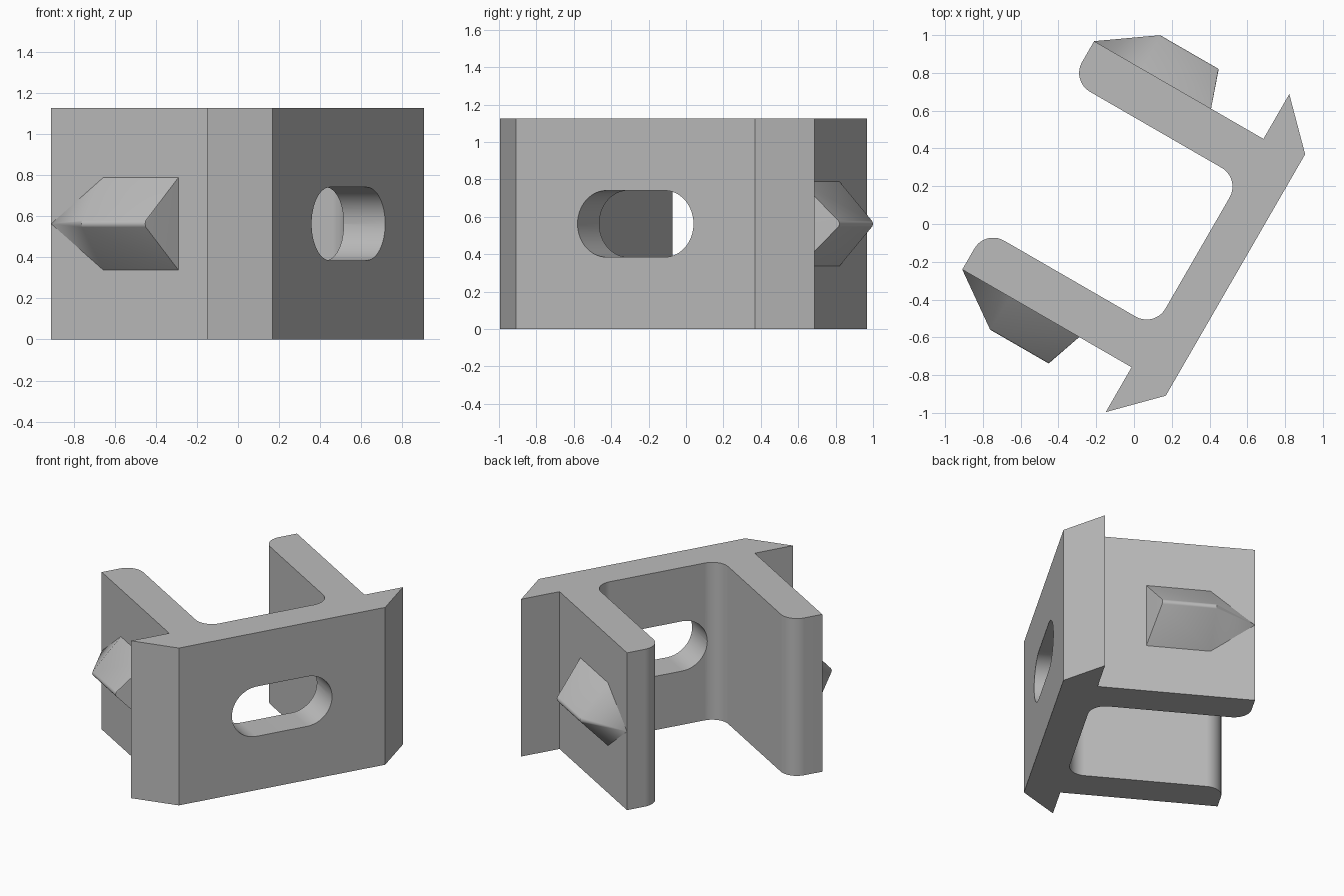
import bpy, bmesh
from math import sin, cos, radians
from mathutils import Vector

if "Cube" in bpy.data.objects:
    bpy.data.objects.remove(bpy.data.objects["Cube"], do_unlink=True)

HEIGHT, MID = 1.125, 0.5625
TURN, CENTRE = radians(60), (0.0175, 0.03, 0)

grey = bpy.data.materials.new("plain grey")
grey.use_nodes = True
grey.diffuse_color = (0.5, 0.5, 0.5, 1)
grey.node_tree.nodes["Principled BSDF"].inputs["Base Color"].default_value = grey.diffuse_color


def arc(x, y, r, start, end, steps=10):
    """Points on a circular arc, angles in degrees."""
    angles = [radians(start + (end - start) * i / steps) for i in range(steps + 1)]
    return [(x + r * cos(a), y + r * sin(a)) for a in angles]


def finish(name, bm):
    """Turn a bmesh into a placed grey object."""
    bmesh.ops.recalc_face_normals(bm, faces=bm.faces)
    mesh = bpy.data.meshes.new(name)
    bm.to_mesh(mesh)
    bm.free()
    mesh.materials.append(grey)
    obj = bpy.data.objects.new(name, mesh)
    bpy.context.collection.objects.link(obj)
    obj.rotation_euler.z = TURN
    obj.location = CENTRE
    return obj


def prism(name, points, direction):
    """Extrude a closed outline."""
    bm = bmesh.new()
    face = bm.faces.new([bm.verts.new(p) for p in points])
    new = bmesh.ops.extrude_face_region(bm, geom=[face])["geom"]
    verts = [g for g in new if isinstance(g, bmesh.types.BMVert)]
    bmesh.ops.translate(bm, verts=verts, vec=Vector(direction))
    return finish(name, bm)


def smooth(obj):
    bpy.ops.object.select_all(action='DESELECT')
    obj.select_set(True)
    bpy.context.view_layer.objects.active = obj
    bpy.ops.object.shade_smooth_by_angle(angle=radians(30))


# Channel bracket: half outline with flange lip, arm, rounded arm end and inner fillet
R = 0.115
BACK, INNER, END = -0.6, -0.368, 0.667
ARM_OUT, ARM_IN = 0.698, 0.455
half = [(0.738, BACK), (0.972, INNER), (ARM_OUT, INNER), (ARM_OUT, END)]
half += arc(ARM_IN + R, END - R, R, 90, 180)
half += arc(ARM_IN - R, INNER + R, R, 0, -90)
outline = half + [(-x, y) for x, y in reversed(half)]
bracket = prism("channel_bracket", [(x, y, 0) for x, y in outline], (0, 0, HEIGHT))

# Rounded slot through the web
SLOT_R, SLOT_HALF = 0.178, 0.18
slot = arc(SLOT_HALF, MID, SLOT_R, -90, 90, 24) + arc(-SLOT_HALF, MID, SLOT_R, 90, 270, 24)
cutter = prism("slot_cutter", [(x, BACK - 0.1, z) for x, z in slot], (0, 0.5, 0))
cutter.hide_render = True
cut = bracket.modifiers.new("slot", 'BOOLEAN')
cut.operation, cut.solver, cut.object = 'DIFFERENCE', 'EXACT', cutter
bpy.context.view_layer.objects.active = bracket
bpy.ops.object.modifier_apply(modifier=cut.name)
bpy.data.objects.remove(cutter, do_unlink=True)
smooth(bracket)
weighted = bracket.modifiers.new("even_shading", 'WEIGHTED_NORMAL')
weighted.keep_sharp = True

# Pointed snap barbs with a softly rounded ridge, one on each arm
RISE, WIDE, SOFT = 0.202, 0.225, 0.025
for side, name in ((1, "left_barb"), (-1, "right_barb")):
    points = [(0, END, 0)]
    points += [(0, y, z) for y in (0.374, -0.048) for z in (WIDE, -WIDE)]
    points += [(h, y, z) for y in (0.38, 0.022)
               for h, z in arc(RISE - SOFT, 0, SOFT, -42, 42, 4)]
    bm = bmesh.new()
    for h, y, z in points:
        bm.verts.new((side * (ARM_OUT + h), y, MID + z))
    bmesh.ops.convex_hull(bm, input=bm.verts)
    bmesh.ops.dissolve_limit(bm, angle_limit=radians(1), verts=bm.verts, edges=bm.edges)
    smooth(finish(name, bm))
